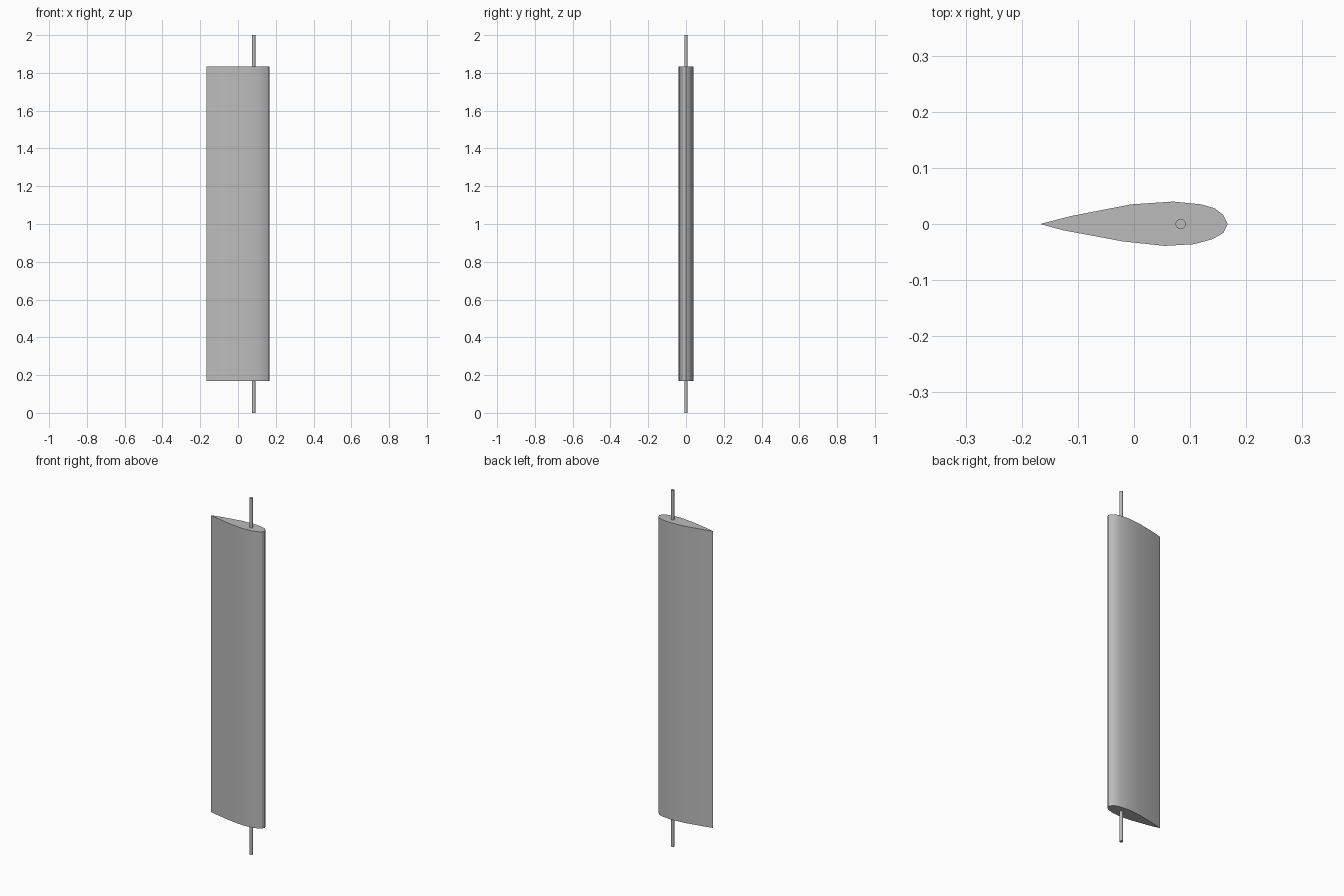
import bpy
import bmesh
import math

cube = bpy.data.objects.get("Cube")
if cube:
    bpy.data.objects.remove(cube, do_unlink=True)

grey = bpy.data.materials.new("plain grey")
grey.use_nodes = True
colour = (0.5, 0.5, 0.5, 1)
grey.diffuse_color = colour
grey.node_tree.nodes["Principled BSDF"].inputs["Base Color"].default_value = colour


def extrude_profile(name, points, bottom, top):
    """Closed prism from a counter-clockwise outline."""
    bm = bmesh.new()
    base = bm.faces.new([bm.verts.new((x, y, bottom)) for x, y in points])
    solid = bmesh.ops.extrude_face_region(bm, geom=[base], use_keep_orig=True)
    moved = [v for v in solid["geom"] if isinstance(v, bmesh.types.BMVert)]
    bmesh.ops.translate(bm, verts=moved, vec=(0, 0, top - bottom))
    bmesh.ops.recalc_face_normals(bm, faces=bm.faces)
    mesh = bpy.data.meshes.new(name)
    bm.to_mesh(mesh)
    bm.free()
    mesh.materials.append(grey)
    obj = bpy.data.objects.new(name, mesh)
    bpy.context.collection.objects.link(obj)
    bpy.ops.object.select_all(action="DESELECT")
    obj.select_set(True)
    bpy.context.view_layer.objects.active = obj
    bpy.ops.object.shade_smooth_by_angle(angle=math.radians(30))
    return obj


# Foil blade: pointed trailing edge at -x, rounded nose at +x
lower_side = [(-0.167, 0), (-0.127, -0.011), (-0.02, -0.031), (0.055, -0.039),
              (0.107, -0.036), (0.14, -0.027), (0.159, -0.016)]
upper_side = [(0.167, 0), (0.159, 0.016), (0.144, 0.028), (0.12, 0.035),
              (0.07, 0.04), (-0.005, 0.035), (-0.113, 0.014)]
extrude_profile("foil_blade", lower_side + upper_side, 0.17, 1.835)

# Pivot rod running through the blade
sides, radius, pivot_x = 24, 0.009, 0.083
turns = [math.tau * i / sides for i in range(sides)]
circle = [(pivot_x + radius * math.cos(a), radius * math.sin(a)) for a in turns]
extrude_profile("pivot_rod", circle, 0, 2)
